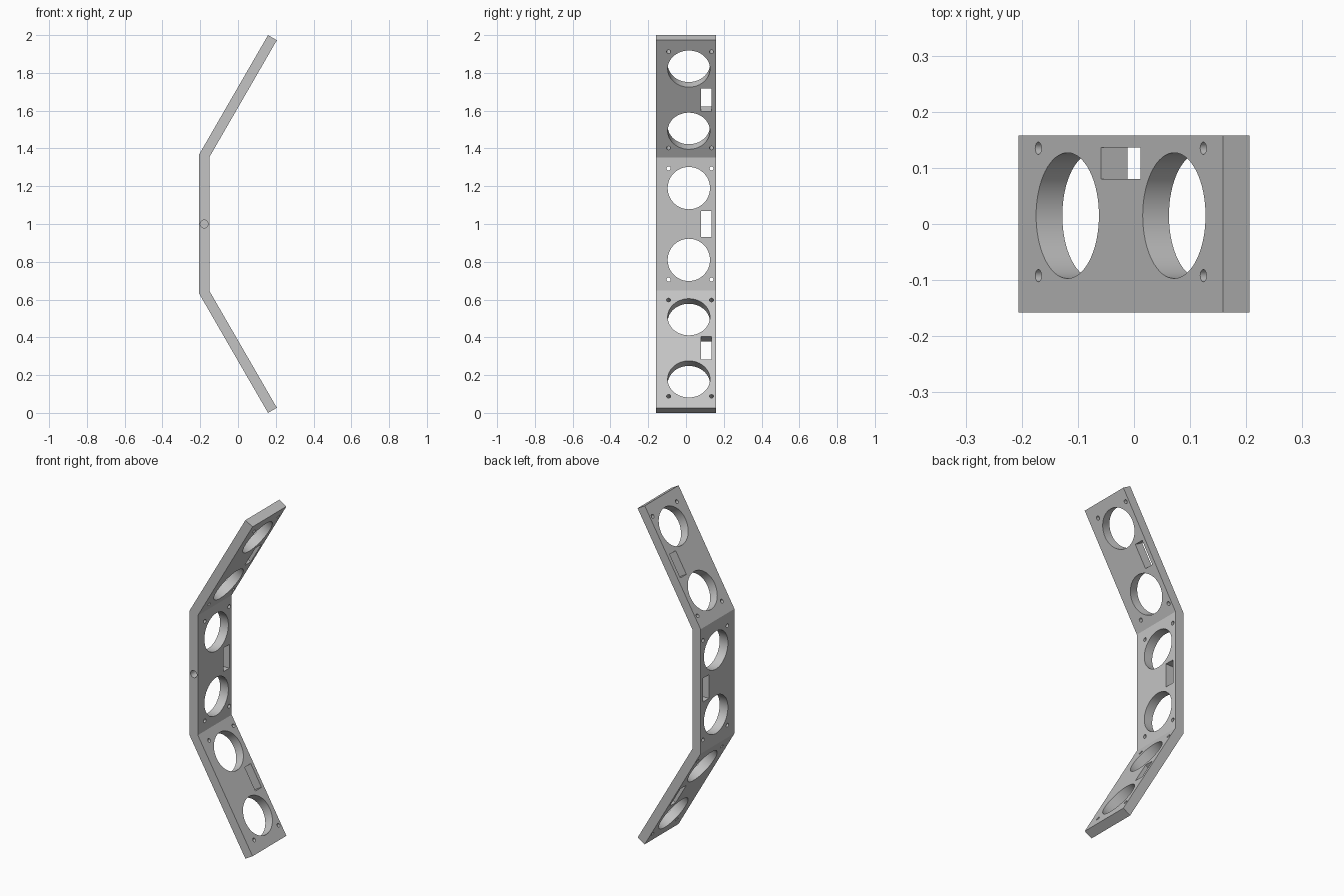
import bpy, bmesh, math
from mathutils import Matrix, Vector

if "Cube" in bpy.data.objects:
    bpy.data.objects.remove(bpy.data.objects["Cube"], do_unlink=True)

THICK, HALF_WIDTH, BEND = 0.054, 0.158, math.radians(30)
ARM = 0.73                                   # outer length of one angled panel
HALF = 1 - ARM * math.cos(BEND)              # half height of the middle panel
LEFT = -0.206                                # outer face of the middle panel

grey = bpy.data.materials.new("grey")
grey.use_nodes = True
grey.diffuse_color = (0.55, 0.55, 0.55, 1)
grey.node_tree.nodes["Principled BSDF"].inputs["Base Color"].default_value = (0.55, 0.55, 0.55, 1)


def make_object(name, bm):
    bmesh.ops.recalc_face_normals(bm, faces=bm.faces)
    mesh = bpy.data.meshes.new(name)
    bm.to_mesh(mesh)
    bm.free()
    mesh.materials.append(grey)
    obj = bpy.data.objects.new(name, mesh)
    bpy.context.collection.objects.link(obj)
    return obj


# Folded strip: half profile mirrored about mid height, then extruded in depth
inner = HALF - THICK * math.tan(BEND / 2)
tip = Vector((LEFT + ARM * math.sin(BEND), 1))
inner_tip = tip + THICK * Vector((math.cos(BEND), -math.sin(BEND)))
upper = [(LEFT, HALF), tuple(tip), tuple(inner_tip), (LEFT + THICK, inner)]
profile = upper + [(x, -z) for x, z in reversed(upper)]
bm = bmesh.new()
face = bm.faces.new([bm.verts.new((x, -HALF_WIDTH, z + 1)) for x, z in profile])
extruded = bmesh.ops.extrude_face_region(bm, geom=[face])["geom"]
bmesh.ops.translate(bm, vec=(0, 2 * HALF_WIDTH, 0),
                    verts=[v for v in extruded if isinstance(v, bmesh.types.BMVert)])
strip = make_object("bent_mounting_strip", bm)


# Cutters for one panel, in a frame where x runs through the panel
def drill(bm, frame, y, z, radius, sides):
    bmesh.ops.create_cone(bm, cap_ends=True, segments=sides, radius1=radius, radius2=radius,
                          depth=0.16, matrix=frame @ Matrix.Translation((0, y, z))
                          @ Matrix.Rotation(math.pi / 2, 4, 'Y'))


def panel_cutters(bm, frame):
    for side in (-1, 1):
        drill(bm, frame, 0.015, side * 0.19, 0.112, 64)
        for y in (-0.092, 0.135):
            drill(bm, frame, y, side * 0.294, 0.011, 24)
    bmesh.ops.create_cube(bm, size=1, matrix=frame @ Matrix.Translation((0, 0.108, 0))
                          @ Matrix.Diagonal((0.16, 0.056, 0.14, 1)))


bm = bmesh.new()
panel_cutters(bm, Matrix.Translation((LEFT + THICK / 2, 0, 1)))
for side in (-1, 1):
    x = LEFT + ARM / 2 * math.sin(BEND) + THICK / 2 * math.cos(BEND)
    z = HALF + ARM / 2 * math.cos(BEND) - THICK / 2 * math.sin(BEND)
    panel_cutters(bm, Matrix.Translation((x, 0, 1 + side * z))
                  @ Matrix.Rotation(side * BEND, 4, 'Y'))

# Blind hole in the front edge
bmesh.ops.create_cone(bm, cap_ends=True, segments=32, radius1=0.021, radius2=0.021, depth=0.2,
                      matrix=Matrix.Translation((LEFT + THICK / 2, -HALF_WIDTH, 1))
                      @ Matrix.Rotation(math.pi / 2, 4, 'X'))
cutter = make_object("hole_cutter", bm)
cutter.hide_render = True

# Cut the holes and shade
cut = strip.modifiers.new("holes", 'BOOLEAN')
cut.operation, cut.solver, cut.object = 'DIFFERENCE', 'EXACT', cutter
bpy.ops.object.select_all(action='DESELECT')
strip.select_set(True)
bpy.context.view_layer.objects.active = strip
bpy.ops.object.modifier_apply(modifier=cut.name)
bpy.data.objects.remove(cutter, do_unlink=True)
bpy.ops.object.shade_smooth_by_angle(angle=math.radians(20))
